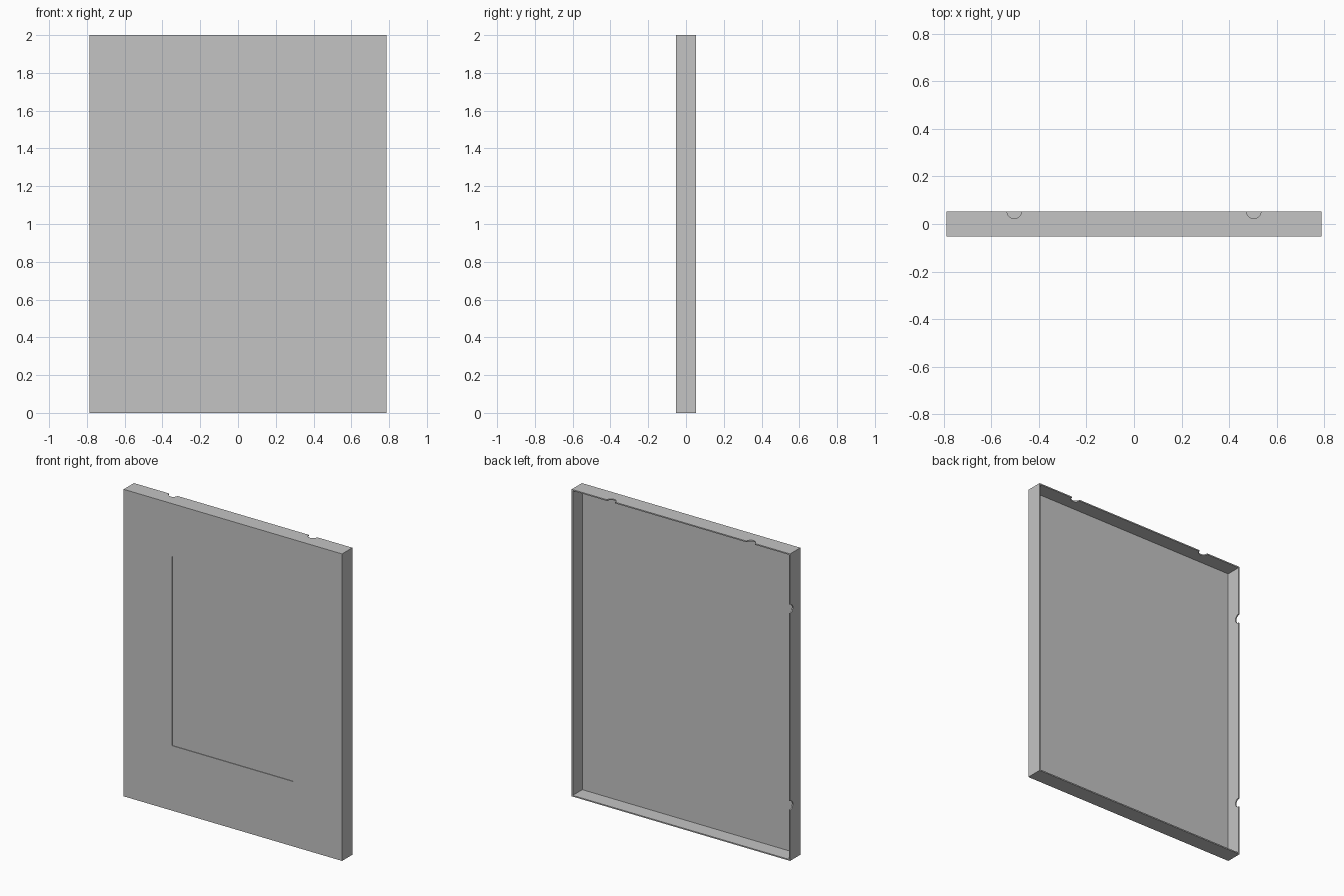
import bpy, math

if "Cube" in bpy.data.objects:
    bpy.data.objects.remove(bpy.data.objects["Cube"])

# Overall sizes
W, D, H = 1.574, 0.106, 2.0
SKIN = 0.008          # wall and front sheet thickness
RECESS = 0.004        # depth of the front rectangle
NOTCH_R = 0.03

grey = bpy.data.materials.new("plain grey")
grey.diffuse_color = (0.55, 0.55, 0.55, 1)
grey.use_nodes = True
grey.node_tree.nodes["Principled BSDF"].inputs["Base Color"].default_value = grey.diffuse_color


def box(name, x0, x1, y0, y1, z0, z1):
    bpy.ops.mesh.primitive_cube_add(
        size=1, location=((x0 + x1) / 2, (y0 + y1) / 2, (z0 + z1) / 2))
    ob = bpy.context.object
    ob.name = name
    ob.scale = (x1 - x0, y1 - y0, z1 - z0)
    bpy.ops.object.transform_apply(location=True, rotation=False, scale=True)
    return ob


def notch(location, rotation):
    bpy.ops.mesh.primitive_cylinder_add(
        vertices=32, radius=NOTCH_R, depth=0.06,
        location=location, rotation=rotation)
    ob = bpy.context.object
    ob.name = "notch_cutter"
    return ob


def cut(target, cutter):
    mod = target.modifiers.new("cut", 'BOOLEAN')
    mod.operation = 'DIFFERENCE'
    mod.solver = 'EXACT'
    mod.object = cutter
    bpy.context.view_layer.objects.active = target
    bpy.ops.object.modifier_apply(modifier=mod.name)
    bpy.data.objects.remove(cutter, do_unlink=True)


# Panel: a shallow tray, open at the back
panel = box("tray_panel", -W / 2, W / 2, -D / 2, D / 2, 0, H)
panel.data.materials.clear()
panel.data.materials.append(grey)
cut(panel, box("cavity_cutter", -W / 2 + SKIN, W / 2 - SKIN,
               -D / 2 + SKIN, D, SKIN, H - SKIN))

# Shallow rectangle sunk into the front
cut(panel, box("recess_cutter", -0.437, 0.434, -D, -D / 2 + RECESS, 0.423, 1.657))

# Half-round notches in the rear rim: top wall and left wall
for s in (-1, 1):
    cut(panel, notch((s * 0.503, D / 2, H), (0, 0, 0)))
    cut(panel, notch((-W / 2, D / 2, 1 + s * 0.64), (0, math.pi / 2, 0)))
